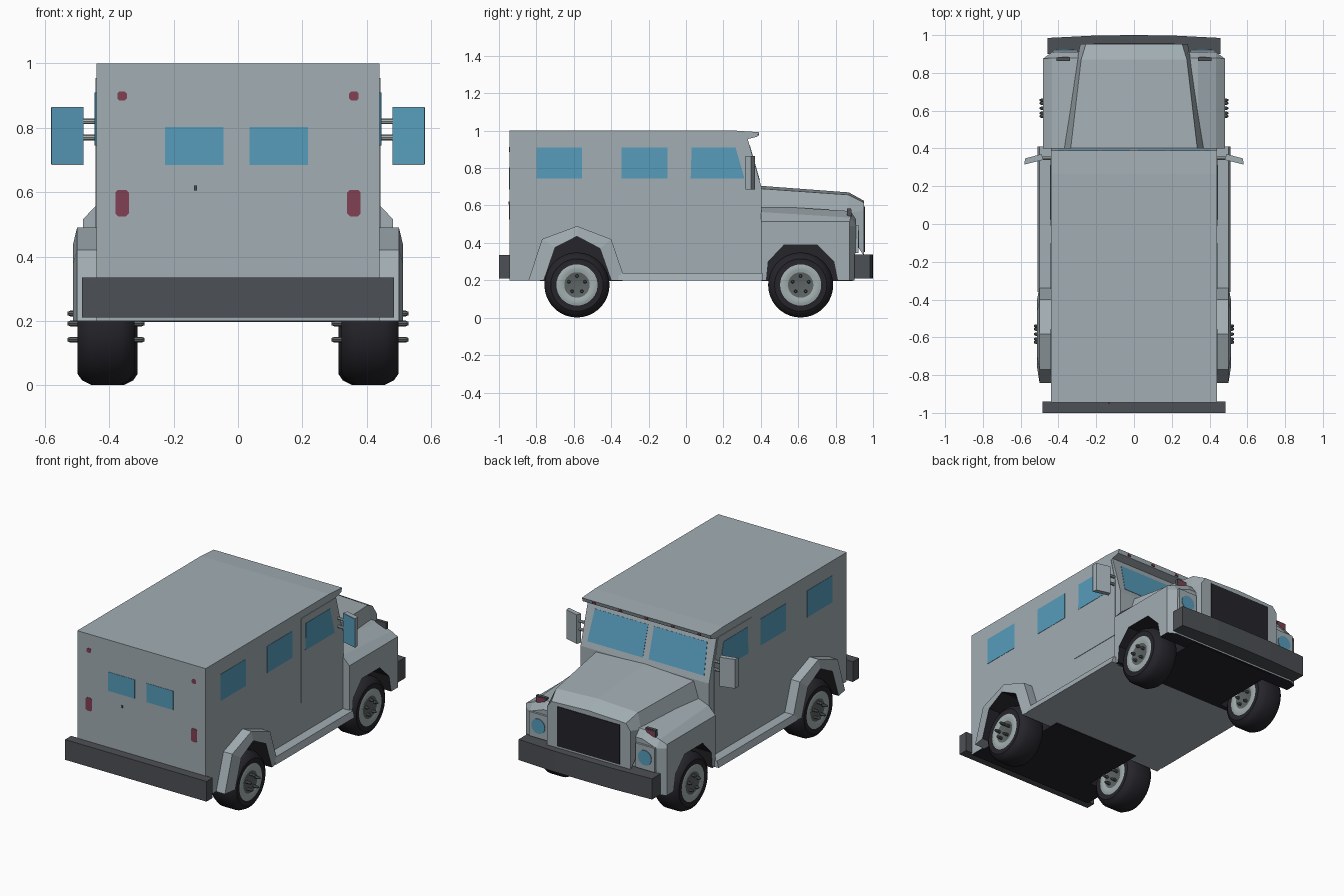
import bpy, bmesh, math
from mathutils import Vector

if "Cube" in bpy.data.objects:
    bpy.data.objects.remove(bpy.data.objects["Cube"])


def mat(name, r, g, b):
    m = bpy.data.materials.new(name)
    m.diffuse_color = (r, g, b, 1)
    m.use_nodes = True
    m.node_tree.nodes["Principled BSDF"].inputs["Base Color"].default_value = m.diffuse_color
    return m


GREY = mat("armour grey", .36, .42, .45)
GLASS = mat("window blue", .095, .335, .50)
DARK = mat("bumper grey", .073, .08, .09)
BLACK = mat("tyre black", .018, .018, .024)
RED = mat("lamp red", .22, .05, .085)
RIM = mat("rim grey", .36, .42, .42)
HUB = mat("hub grey", .11, .125, .125)


def loft(name, rings, mats, band=lambda i, j: 0, cap=0, smooth=False):
    """Skin a list of equal-length point rings and cap both ends."""
    bm = bmesh.new()
    vs = [[bm.verts.new(p) for p in r] for r in rings]
    n = len(rings[0])
    for i in range(len(vs) - 1):
        for j in range(n):
            k = (j + 1) % n
            f = bm.faces.new((vs[i][j], vs[i][k], vs[i + 1][k], vs[i + 1][j]))
            f.material_index = band(i, j)
    for r in (vs[0], vs[-1]):
        bm.faces.new(r).material_index = cap
    bmesh.ops.recalc_face_normals(bm, faces=bm.faces[:])
    me = bpy.data.meshes.new(name)
    bm.to_mesh(me)
    bm.free()
    for m in mats:
        me.materials.append(m)
    ob = bpy.data.objects.new(name, me)
    bpy.context.collection.objects.link(ob)
    if smooth:
        bpy.ops.object.select_all(action='DESELECT')
        ob.select_set(True)
        bpy.context.view_layer.objects.active = ob
        bpy.ops.object.shade_smooth_by_angle(angle=math.radians(35))
    return ob


def box(name, x0, x1, y0, y1, z0, z1, m):
    q = [(x0, y0), (x1, y0), (x1, y1), (x0, y1)]
    return loft(name, [[(x, y, z) for x, y in q] for z in (z0, z1)], [m])


def plate(name, pts, normal, m, t=.002):
    """Thin plate lying on a surface."""
    n = Vector(normal).normalized() * t
    return loft(name, [[Vector(p) - n * .5 for p in pts], [Vector(p) + n for p in pts]], [m])


def circle_x(x, r, cy, cz, n):
    return [(x, cy + r * math.cos(2 * math.pi * k / n), cz + r * math.sin(2 * math.pi * k / n))
            for k in range(n)]


# armoured body: side profile with wheel tunnel and roof visor
body = [(-.944, .2), (-.76, .2), (-.70, .375), (-.585, .435), (-.46, .37), (-.40, .2), (.403, .2),
        (.403, .70), (.33, .955), (.382, .968), (.39, .992), (.265, 1.0), (-.944, 1.0)]
loft("armoured_body", [[(x, y, z) for y, z in body] for x in (-.44, .44)], [GREY, BLACK],
     band=lambda i, j: 1 if j < 5 else 0)
box("rear_underbody", -.30, .30, -.78, -.34, .197, .46, BLACK)

# front fenders: side profile with wheel tunnel, top sloping down to the outside
fend = [(.40, .2), (.43, .2), (.44, .30), (.525, .39), (.70, .39), (.79, .30), (.81, .2),
        (.90, .2), (.91, .49), (.88, .535), (.40, .565)]
rings = []
for x in (-.482, -.435, -.34, .34, .435, .482):
    out, up = abs(x) > .45, .035 if abs(x) < .4 else 0
    rings.append([(x, min(y, .875) if out else y,
                   (min(z, .515) if out else z + up) if z > .45 else z) for y, z in fend])
loft("front_fenders", rings, [GREY, BLACK], band=lambda i, j: 1 if j < 7 else 0)
box("front_underbody", -.29, .29, .405, .89, .197, .48, BLACK)

# tapered hood and nose
hood = []
for y, half in ((.40, [(0, .705), (.335, .69), (.37, .585), (.37, .45)]),
                (.87, [(0, .67), (.28, .657), (.30, .56), (.30, .45)]),
                (.952, [(0, .625), (.255, .615), (.285, .575), (.285, .33)])):
    hood.append([(x, y, z) for x, z in half] + [(-x, y, z) for x, z in reversed(half[1:])])
loft("hood", hood, [GREY])
plate("grille", [(-.215, .952, .35), (.215, .952, .35), (.215, .952, .595), (-.215, .952, .595)],
      (0, 1, 0), BLACK, .004)

# bumpers, the front one slightly bowed
bow = [(-.457, .90), (.457, .90), (.457, .985), (.2, .998), (0, 1.0), (-.2, .998), (-.457, .985)]
loft("front_bumper", [[(x, y, z) for x, y in bow] for z in (.21, .338)], [DARK])
box("rear_bumper", -.485, .485, -1.0, -.94, .21, .335, DARK)

# windshield panes on the slanted cab front
wy = lambda z: .33 + (.955 - z) / .255 * .073
for s in (1, -1):
    plate("windshield_pane", [(s * x, wy(z), z) for x, z in
                              ((.02, .735), (.40, .735), (.385, .92), (.02, .92))], (0, .255, .073), GLASS)

# rear door windows, handle and visor lamps
for x0, x1 in ((-.227, -.045), (.035, .218)):
    plate("rear_window", [(x0, -.944, .685), (x1, -.944, .685), (x1, -.944, .802), (x0, -.944, .802)],
          (0, -1, 0), GLASS)
box("rear_handle", -.137, -.127, -.95, -.94, .605, .62, DARK)
for k in range(-2, 3):
    box("visor_lamp", k * .18 - .01, k * .18 + .01, .38, .391, .974, .986, RED)

# side flare outline: outer edge and wheel opening
outer = [(-.842, .2), (-.77, .42), (-.583, .49), (-.40, .42), (-.325, .2)]
inner = [(-.76, .2), (-.70, .375), (-.583, .435), (-.46, .37), (-.40, .2)]

for s in (1, -1):
    side = "right" if s > 0 else "left"
    # rear wheel flare and sill
    loft(side + "_rear_flare", [[(s * .43, *o), (s * .50, *o), (s * .513, *i), (s * .43, *i)]
                                for o, i in zip(outer, inner)], [GREY, BLACK],
         band=lambda i, j: 1 if j == 2 else 0)
    loft(side + "_sill", [[(s * x, y, z) for x, z in ((.43, .24), (.50, .24), (.511, .2), (.43, .2))]
                          for y in (-.36, .41)], [GREY])
    # door panel and side windows
    plate(side + "_door", [(s * .44, y, z) for y, z in
                           ((-.01, .43), (.355, .43), (.355, .80), (.318, .955), (-.01, .955))],
          (s, 0, 0), GREY, .003)
    plate(side + "_door_window", [(s * .443, y, z) for y, z in
                                  ((.025, .745), (.312, .745), (.265, .91), (.03, .91))], (s, 0, 0), GLASS)
    for y in (-.80, -.345):
        plate(side + "_side_window", [(s * .44, y + a, z) for a, z in
                                      ((0, .745), (.245, .745), (.245, .91), (0, .91))], (s, 0, 0), GLASS)
    # mirror with two arms and rear-facing glass
    mir = [(.48, .342), (.58, .317), (.577, .347), (.49, .37)]
    loft(side + "_mirror", [[(s * x, y, z) for x, y in mir] for z in (.685, .865)], [GREY])
    plate(side + "_mirror_glass", [(s * x, y, z) for (x, y), z in
                                   ((mir[0], .687), (mir[1], .687), (mir[1], .863), (mir[0], .863))],
          (-s * .025, -.1, 0), GLASS)
    for z in (.77, .82):
        loft(side + "_mirror_arm", [circle_x(s * x, .009, .348, z, 8) for x in (.43, .495)], [RIM])
    # tail lamps
    for z0, z1, w in ((.885, .912, .015), (.525, .607, .021)):
        c = [(-w, z0 + w * .4), (-w * .6, z0), (w * .6, z0), (w, z0 + w * .4),
             (w, z1 - w * .4), (w * .6, z1), (-w * .6, z1), (-w, z1 - w * .4)]
        plate(side + "_tail_lamp", [(s * .36 + x, -.944, z) for x, z in c], (0, -1, 0), RED, .002)
    # headlight surround, lens and turn signal
    box(side + "_headlight_surround", s * .30, s * .43, .89, .922, .345, .495, GREY)
    loft(side + "_headlight", [[(s * .365 + .046 * math.cos(a * math.pi / 10), y,
                                 .42 + .046 * math.sin(a * math.pi / 10)) for a in range(20)]
                               for y in (.91, .926)], [GLASS])
    box(side + "_turn_signal", s * .34, s * .41, .862, .882, .52, .585, DARK)
    box(side + "_turn_signal_lens", s * .347, s * .403, .88, .884, .54, .578, RED)
    # wheels: tyre, dished rim, hub and through bolts
    half = [(.083, .068), (.088, .08), (.088, .104), (.085, .11), (.088, .14), (.074, .16), (.045, .174)]
    prof = [(-a, r) for a, r in half] + [(a, r) for a, r in reversed(half)]
    last = len(prof) - 2
    for part, cx, cy, wide, bolt in (("front", .396, .613, .95, .103), ("rear", .41, -.583, 1, .12)):
        nm = side + "_" + part
        loft(nm + "_wheel", [circle_x(s * cx + a * wide, r, cy, .175, 36) for a, r in prof],
             [BLACK, RIM, HUB],
             band=lambda i, j: 1 if i < 3 or i > last - 3 else 0, cap=2, smooth=True)
        for k in range(5):
            t = math.pi * (.5 + .4 * k)
            by, bz = cy + .045 * math.cos(t), .178 + .045 * math.sin(t)
            loft(nm + "_bolt", [circle_x(s * cx + a, r, by, bz, 8) for a, r in
                                ((-bolt, .005), (.01 - bolt, .009), (bolt - .01, .009), (bolt, .005))], [HUB])
